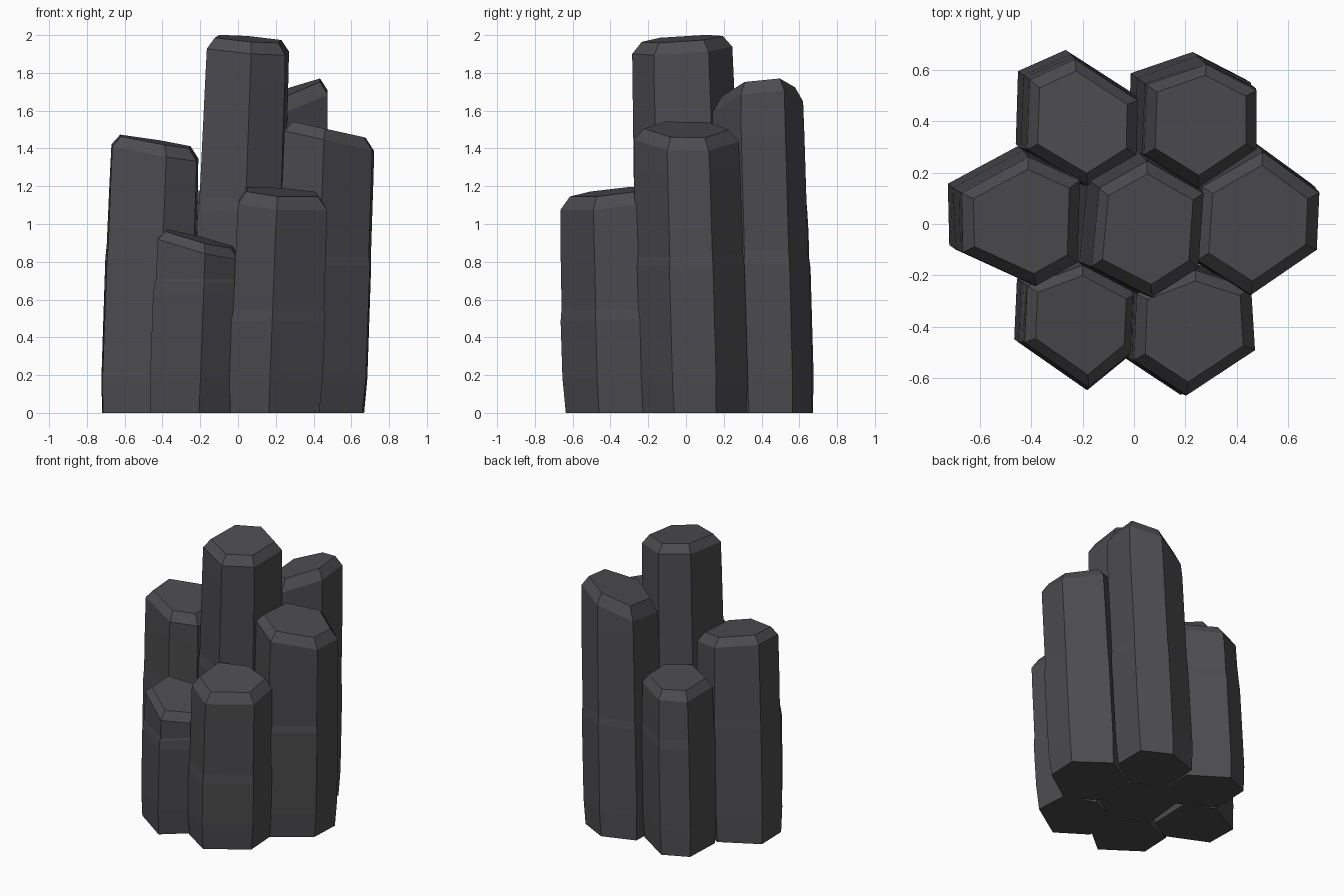
import bpy
import bmesh
import random
from mathutils import Vector

cube = bpy.data.objects.get("Cube")
if cube:
    bpy.data.objects.remove(cube, do_unlink=True)

random.seed(4)
LEAN = Vector((0.037, -0.027))   # sideways drift per unit of height

# Single dark stone colour
stone = bpy.data.materials.new("dark basalt")
stone.use_nodes = True
colour = (0.073, 0.071, 0.077, 1)
stone.diffuse_color = colour
shader = next(n for n in stone.node_tree.nodes if n.type == 'BSDF_PRINCIPLED')
shader.inputs["Base Color"].default_value = colour
shader.inputs["Roughness"].default_value = 0.9


def add_column(name, height, slope, drop, ledge, flare, outline):
    """Leaning six-sided column with a tilted, chamfered top."""
    points = [Vector(p) for p in outline]
    centre = sum(points, Vector((0, 0))) / len(points)
    slope = Vector(slope)
    rim = height - drop
    bm = bmesh.new()

    def top_height(p):
        return height + slope.dot(p - centre)

    def body_ring(z, scale, jitter=0.0):
        ring = []
        for p in points:
            q = centre + (p - centre) * (scale + random.uniform(-jitter, jitter))
            q += LEAN * (z - rim)
            dz = random.uniform(-jitter, jitter) if z else 0
            ring.append(bm.verts.new((q.x, q.y, z + dz)))
        return ring

    # Foot, trunk and a small weathered ledge
    rings = [body_ring(0, flare - 0.045), body_ring(0.18, flare, 0.006)]
    rings.append(body_ring(ledge - 0.03, flare, 0.01))
    rings.append(body_ring(ledge + 0.03, (flare + 1) / 2, 0.01))
    rings.append(body_ring(rim - 0.16, 1.015, 0.006))

    # Rim below the chamfer, then the smaller flat cap
    for scale, lower in ((1, drop), (0.81, 0)):
        ring = []
        for p in points:
            q = centre + (p - centre) * scale
            ring.append(bm.verts.new((q.x, q.y, top_height(q) - lower)))
        rings.append(ring)

    for low, high in zip(rings, rings[1:]):
        for i in range(len(low)):
            j = (i + 1) % len(low)
            bm.faces.new((low[i], low[j], high[j], high[i]))
    bm.faces.new(rings[0])
    bm.faces.new(rings[-1])
    bmesh.ops.recalc_face_normals(bm, faces=bm.faces)

    mesh = bpy.data.meshes.new(name)
    bm.to_mesh(mesh)
    bm.free()
    mesh.materials.append(stone)
    column = bpy.data.objects.new(name, mesh)
    bpy.context.collection.objects.link(column)


# Outlines are taken at the rim, clockwise from the rear corner
add_column("centre_column", 1.98, (-0.08, 0.07), 0.06, 1.1, 1.07,
           [(.05, .245), (.27, .12), (.25, -.17), (.07, -.285), (-.165, -.165), (-.135, .14)])
add_column("left_column", 1.5, (-0.22, 0), 0.06, 0.8, 1.05,
           [(.5, .28), (.72, .12), (.71, -.1), (.455, -.275), (.245, -.14), (.265, .145)])
add_column("right_column", 1.435, (-0.17, 0.05), 0.06, 0.85, 1.04,
           [(-.41, .26), (-.21, .17), (-.22, -.15), (-.38, -.24), (-.665, -.11), (-.67, .12)])
add_column("front_left_column", 1.17, (-0.08, 0.12), 0.065, 0.52, 1.05,
           [(.24, -.18), (.455, -.25), (.47, -.49), (.205, -.665), (0, -.53), (.01, -.27)])
add_column("front_right_column", 0.92, (-0.25, 0.08), 0.05, 0.66, 1.07,
           [(-.2, -.16), (.01, -.27), (0, -.49), (-.175, -.635), (-.425, -.46), (-.415, -.24)])
add_column("back_left_column", 1.7, (0.35, 0.1), 0.08, 0.82, 1.04,
           [(.28, .62), (.475, .52), (.475, .29), (.25, .14), (.04, .27), (.05, .54)])
add_column("back_right_column", 1.17, (0, -0.04), 0.06, 0.8, 1.05,
           [(-.23, .64), (.015, .48), (.01, .27), (-.18, .15), (-.415, .29), (-.405, .56)])
